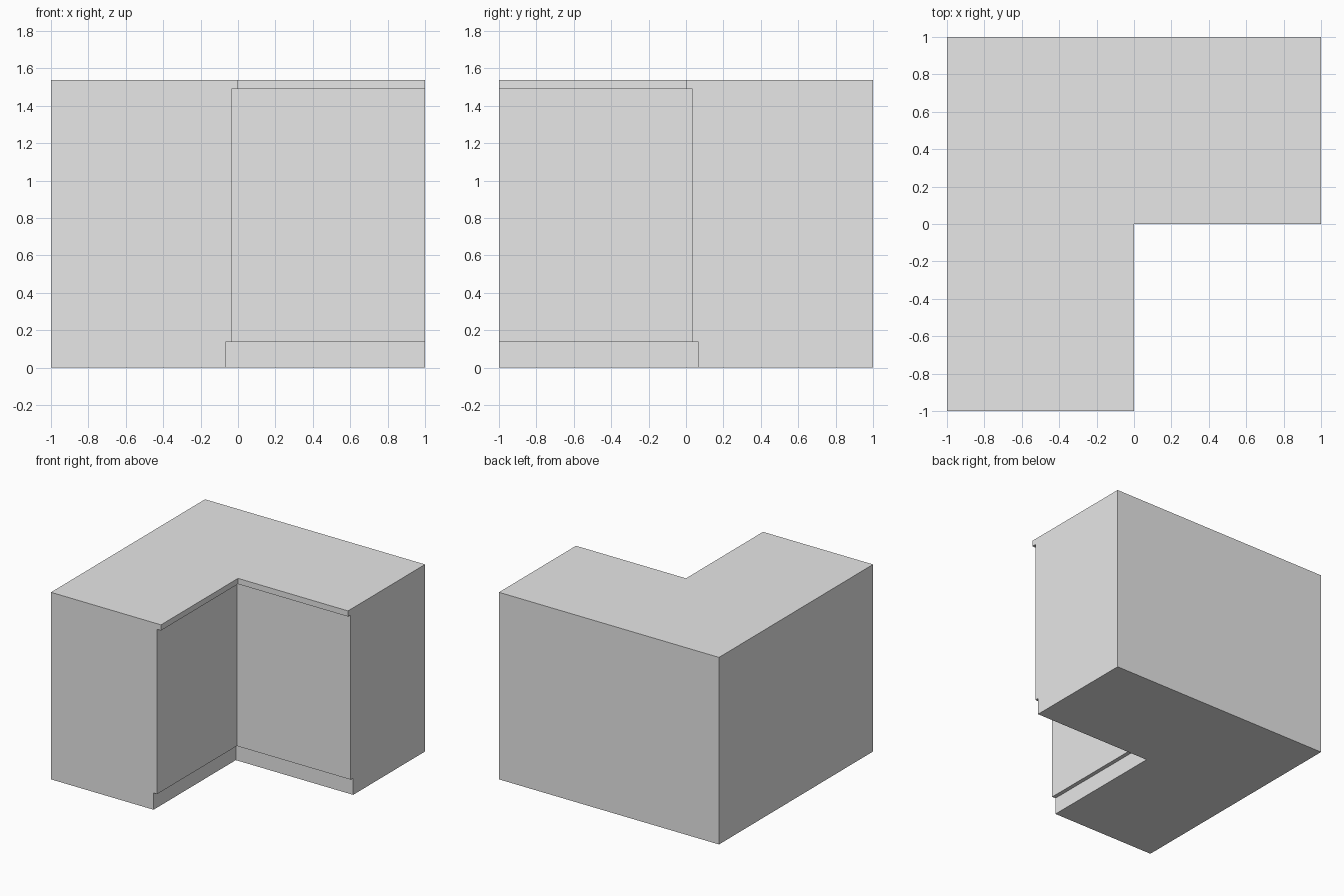
import bpy
import bmesh

cube = bpy.data.objects.get("Cube")
if cube:
    bpy.data.objects.remove(cube, do_unlink=True)

grey = bpy.data.materials.new("light_grey")
grey.use_nodes = True
grey.diffuse_color = (0.8, 0.8, 0.8, 1)
grey.node_tree.nodes["Principled BSDF"].inputs["Base Color"].default_value = (0.8, 0.8, 0.8, 1)


def inner_path(inset):
    """Front edge of the L plan, set back from the inner corner."""
    return [(-inset, -1), (-inset, inset), (1, inset)]


def l_part(name, z0, z1, inset, lower_inset=None, top=False):
    """L-shaped layer; its underside shows only where it overhangs the layer below."""
    bm = bmesh.new()
    plan = [(-1, -1)] + inner_path(inset) + [(1, 1), (-1, 1)]
    low = [bm.verts.new((x, y, z0)) for x, y in plan]
    high = [bm.verts.new((x, y, z1)) for x, y in plan]
    for i in range(len(plan)):
        j = (i + 1) % len(plan)
        bm.faces.new((low[i], low[j], high[j], high[i]))
    if top:
        bm.faces.new(high)
    if lower_inset is None:
        bm.faces.new(low[::-1])
    else:
        back = [bm.verts.new((x, y, z0)) for x, y in inner_path(lower_inset)]
        front = low[1:4]
        for i in range(2):
            bm.faces.new((front[i + 1], front[i], back[i], back[i + 1]))
    mesh = bpy.data.meshes.new(name)
    bm.to_mesh(mesh)
    bm.free()
    mesh.materials.append(grey)
    obj = bpy.data.objects.new(name, mesh)
    bpy.context.collection.objects.link(obj)


# Corner cabinet: recessed plinth, body, overhanging worktop
PLINTH, BODY = 0.067, 0.035
l_part("plinth", 0, 0.137, PLINTH)
l_part("cabinet_body", 0.137, 1.49, BODY, lower_inset=PLINTH)
l_part("worktop", 1.49, 1.537, 0, lower_inset=BODY, top=True)
